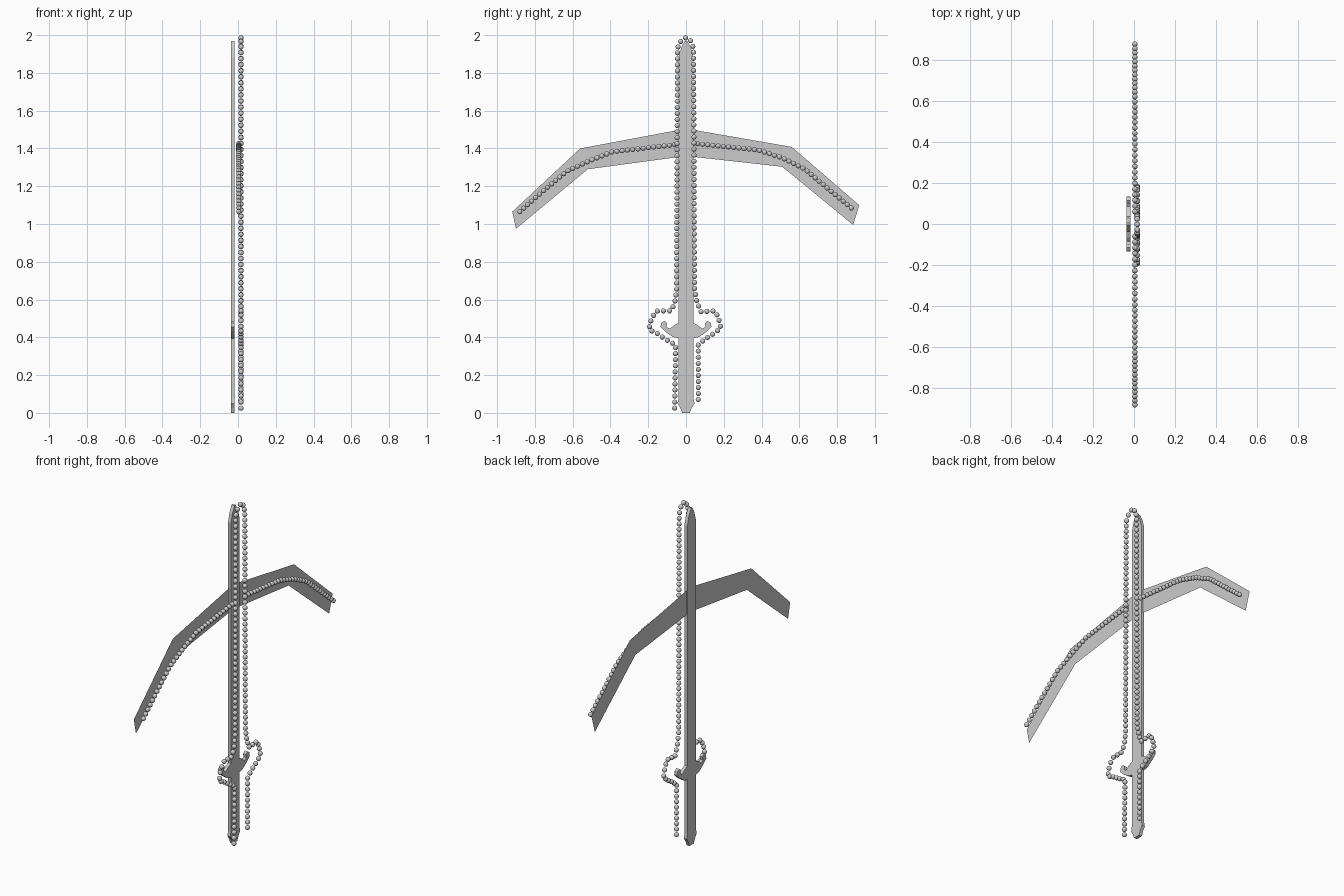
import bpy, bmesh
from mathutils import Vector

if "Cube" in bpy.data.objects:
    bpy.data.objects.remove(bpy.data.objects["Cube"])


def finish(name, bm, smooth=False):
    mesh = bpy.data.meshes.new(name)
    bm.to_mesh(mesh)
    bm.free()
    if smooth:
        for p in mesh.polygons:
            p.use_smooth = True
    ob = bpy.data.objects.new(name, mesh)
    bpy.context.collection.objects.link(ob)
    return ob


def plate(name, outline, x, depth=0.0):
    """Flat cut-out in the YZ plane, optionally with thickness towards +x."""
    bm = bmesh.new()
    face = bm.faces.new([bm.verts.new((x, y, z)) for y, z in outline])
    if depth:
        geo = bmesh.ops.extrude_face_region(bm, geom=[face], use_keep_orig=True)
        moved = [v for v in geo["geom"] if isinstance(v, bmesh.types.BMVert)]
        bmesh.ops.translate(bm, verts=moved, vec=(depth, 0, 0))
    bmesh.ops.recalc_face_normals(bm, faces=bm.faces)
    return finish(name, bm)


def bulb_string(name, path, x, spacing, radius=0.0135):
    """Row of small round bulbs evenly spaced along a polyline."""
    pts = [Vector((x, y, z)) for y, z in path]
    total = sum((b - a).length for a, b in zip(pts, pts[1:]))
    count = round(total / spacing)
    step = total / count
    bm = bmesh.new()
    for i in range(count + 1):
        d = i * step
        for a, b in zip(pts, pts[1:]):
            length = (b - a).length
            if d <= length + 1e-6:
                break
            d -= length
        pos = a.lerp(b, min(d / length, 1))
        new = bmesh.ops.create_uvsphere(bm, u_segments=12, v_segments=8, radius=radius)
        bmesh.ops.translate(bm, verts=new["verts"], vec=pos)
    return finish(name, bm, smooth=True)


# Sword cut-out: half outline with pommel, curled guard and blade, mirrored
half = [(0.02, 0.0), (0.03, 0.025), (0.045, 0.05), (0.04, 0.075), (0.04, 0.395),
        (0.07, 0.402), (0.11, 0.43), (0.135, 0.455), (0.132, 0.475),
        (0.115, 0.487), (0.1, 0.475), (0.103, 0.455), (0.085, 0.445),
        (0.065, 0.463), (0.04, 0.475), (0.04, 1.88), (0.025, 1.935), (0.006, 1.97)]
plate("sword_panel", half + [(-y, z) for y, z in reversed(half)], -0.037, 0.019)

# Drooping banner arms behind the blade, a thin sheet
arms = [(0, 1.505), (0.56, 1.408), (0.917, 1.1), (0.885, 0.995), (0.51, 1.303),
        (0, 1.36), (-0.52, 1.29), (-0.9, 0.975), (-0.92, 1.065), (-0.56, 1.4)]
plate("banner_sheet", arms, -0.03)

# Bulbs outlining the sword
outline = [(-0.06, 0.025), (-0.055, 0.36), (-0.1, 0.385), (-0.16, 0.425),
           (-0.195, 0.44), (-0.19, 0.48), (-0.165, 0.53), (-0.15, 0.54),
           (-0.08, 0.54), (-0.06, 0.58), (-0.05, 0.65), (-0.045, 1.93),
           (-0.03, 1.965), (0, 1.987), (0.025, 1.97), (0.04, 1.93),
           (0.045, 0.65), (0.06, 0.58), (0.08, 0.535), (0.15, 0.54),
           (0.17, 0.51), (0.185, 0.45), (0.155, 0.425), (0.1, 0.39),
           (0.065, 0.36), (0.065, 0.07)]
bulb_string("sword_bulbs", outline, 0.016, 0.032)

# Bulbs along each banner arm
bulb_string("right_banner_bulbs", [(0.06, 1.425), (0.38, 1.392), (0.51, 1.35),
            (0.63, 1.29), (0.76, 1.18), (0.875, 1.085)], 0.004, 0.028)
bulb_string("left_banner_bulbs", [(-0.06, 1.42), (-0.39, 1.382), (-0.51, 1.335),
            (-0.63, 1.28), (-0.75, 1.18), (-0.88, 1.065)], 0.004, 0.028)
